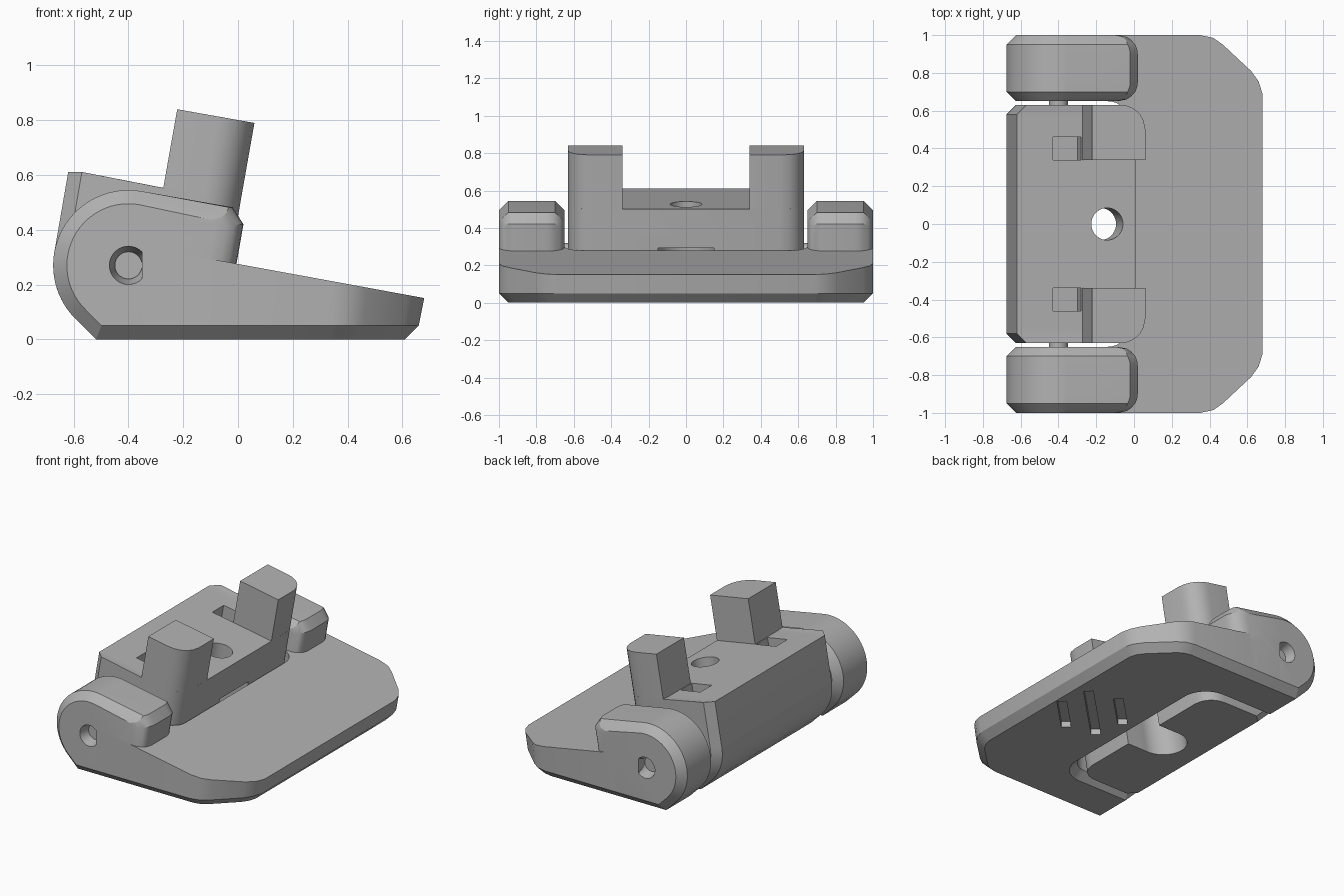
import bpy, bmesh
from math import radians, cos, sin, sqrt
from mathutils import Vector, Matrix

if "Cube" in bpy.data.objects:
    bpy.data.objects.remove(bpy.data.objects["Cube"])

grey = bpy.data.materials.new("light_grey_plastic")
grey.use_nodes = True
grey.diffuse_color = (0.45, 0.45, 0.45, 1)
grey.node_tree.nodes["Principled BSDF"].inputs["Base Color"].default_value = grey.diffuse_color

TILT = radians(10)
PIVOT = (-0.4, 0.27)
BARREL = 0.275
EAR_IN, EAR_OUT = 0.65, 1.0
BLOCK_HALF = 0.63
CHAMFER = 0.05


def finish(bm, name):
    bmesh.ops.recalc_face_normals(bm, faces=bm.faces)
    mesh = bpy.data.meshes.new(name)
    bm.to_mesh(mesh)
    bm.free()
    obj = bpy.data.objects.new(name, mesh)
    mesh.materials.append(grey)
    bpy.context.collection.objects.link(obj)
    return obj


def loft(name, sections):
    """Skin a solid through matching closed sections."""
    bm = bmesh.new()
    rings = [[bm.verts.new(p) for p in sec] for sec in sections]
    n = len(rings[0])
    for a, b in zip(rings, rings[1:]):
        for i in range(n):
            j = (i + 1) % n
            bm.faces.new((a[i], a[j], b[j], b[i]))
    bm.faces.new(rings[0])
    bm.faces.new(rings[-1][::-1])
    return finish(bm, name)


def box(name, centre, size, rotation=Matrix()):
    bm = bmesh.new()
    bmesh.ops.create_cube(bm, size=1, matrix=Matrix.Translation(centre) @ rotation
                          @ Matrix.Diagonal((*size, 1)))
    return finish(bm, name)


def cylinder(name, centre, r1, r2, depth, rotation):
    bm = bmesh.new()
    bmesh.ops.create_cone(bm, cap_ends=True, segments=40, radius1=r1, radius2=r2,
                          depth=depth, matrix=Matrix.Translation(centre) @ rotation)
    return finish(bm, name)


def cut(obj, cutter):
    mod = obj.modifiers.new("cut", "BOOLEAN")
    mod.operation, mod.solver, mod.object = "DIFFERENCE", "EXACT", cutter
    bpy.context.view_layer.objects.active = obj
    bpy.ops.object.modifier_apply(modifier=mod.name)
    bpy.data.objects.remove(cutter)


def arc(cx, cy, r, start, end, steps):
    angles = [radians(start + (end - start) * i / steps) for i in range(steps + 1)]
    return [(cx + r * cos(a), cy + r * sin(a)) for a in angles]


def inset(points, d):
    """Offset a counter-clockwise outline inward."""
    result = []
    for i, p in enumerate(points):
        p, a, b = Vector(p), Vector(points[i - 1]), Vector(points[(i + 1) % len(points)])
        e1, e2 = (p - a).normalized(), (b - p).normalized()
        n1, n2 = Vector((e1.y, -e1.x)), Vector((e2.y, -e2.x))
        result.append(tuple(p - (n1 + n2) * d / (1 + n1.dot(n2))))
    return result


def rounding(t, r):
    return r - sqrt(max(r * r - max(r - t, 0) ** 2, 0))


# Foot plate: plan outline with chamfered bottom and sloping top
half = [(0.68, 0.69), (0.66, 0.755), (0.62, 0.81), (0.47, 0.95), (0.42, 0.985), (0.35, 1), (-0.35, 1)]
plan = [(x, -y) for x, y in reversed(half)] + half
lower = [(x - 0.02 * max(x, 0) / 0.68, y) for x, y in plan]
plate = loft("foot_plate", [
    [(x, y, 0) for x, y in inset(lower, CHAMFER)],
    [(x, y, CHAMFER) for x, y in lower],
    [(x, y, 0.275 - 0.183 * x) for x, y in plan]])

# Rounded recess that holds the hinged block
w, r = EAR_IN, 0.12
pocket = [(-1, -w)] + arc(-0.02 - r, r - w, r, -90, 0, 8) + arc(-0.02 - r, w - r, r, 0, 90, 8) + [(-1, w)]
cut(plate, loft("recess_cutter", [[(x, y, z) for x, y in inset(pocket, d)]
                                  for z, d in ((-0.02, -0.07), (0.05, 0), (0.6, 0))]))

# Diagonal drain grooves under the plate
for offset, length in ((-0.125, 0.32), (0, 0.54), (0.125, 0.32)):
    cut(plate, box("groove_cutter", (0.34 + offset, -offset, 0), (length, 0.06, 0.08),
                   Matrix.Rotation(radians(45), 4, "Z")))

# Hinge ears with chamfered, rounded ends
ear_profile = ([(-0.054, 0), (0.02, 0.42), (-0.02, 0.482)]
               + arc(*PIVOT, BARREL, 80, 225, 28) + [(-0.519, 0)])
steps = (0, 0.01, 0.025, 0.05, 0.075, 0.1)
width = EAR_OUT - EAR_IN
ears = []
for side, label in ((1, "back"), (-1, "front")):
    sections = []
    for d in list(steps) + [width - t for t in reversed(steps)]:
        t = min(d, width - d)
        c = max(CHAMFER - t, 0)
        shift = max(rounding(t, 0.1) - c, 0)
        sections.append([(x - (shift if x > -0.2 else 0), side * (EAR_IN + d), z)
                         for x, z in inset(ear_profile, c)])
    ear = loft(label + "_hinge_ear", sections)
    turn = Matrix.Rotation(radians(-90 * side), 4, "X")
    cut(ear, cylinder("pin_hole_cutter", (PIVOT[0], side * 0.96, PIVOT[1]), 0.05, 0.07, 0.081, turn))
    ears.append(ear)

pin = cylinder("hinge_pin", (PIVOT[0], 0, PIVOT[1]), 0.05, 0.05, 1.87,
               Matrix.Rotation(radians(90), 4, "X"))

# Hinged block with chamfered back and rounded front corners
body_profile = ([(-0.079, 0), (0.009, 0.5), (-0.62, 0.611)]
                + arc(*PIVOT, BARREL, 170, 225, 12) + [(-0.519, 0)])
round_steps = (0, 0.004, 0.015, 0.03, 0.05, 0.08, 0.13)
sections = []
for d in list(round_steps) + [2 * BLOCK_HALF - t for t in reversed(round_steps)]:
    t = min(d, 2 * BLOCK_HALF - d)
    c, f = max(CHAMFER - t, 0), rounding(t, 0.13)
    sections.append([(x - f if x > -0.2 else x + c, d - BLOCK_HALF, z + (0.176 * f if z > 0.4 and x > -0.2 else 0))
                     for x, z in body_profile])
block = loft("hinged_block", sections)

# Bore, counterbore and open slot under the block
lean = Matrix.Rotation(TILT, 4, "Y")
axis = Vector((sin(TILT), 0, cos(TILT)))
mouth = Vector((-0.235, 0, 0))
cut(block, cylinder("bore_cutter", mouth + axis * 0.4, 0.085, 0.085, 1.2, lean))
cut(block, cylinder("counterbore_cutter", mouth + axis * 0.13, 0.15, 0.15, 0.36, lean))
cut(block, box("slot_cutter", mouth + axis * 0.13 + Vector((0.15, 0, -0.01)), (0.3, 0.298, 0.355), lean))

# Upright prongs and the small sockets beside them
prong_profile = [(0, 0.45), (0.06, 0.79), (-0.222, 0.84), (-0.291, 0.45)]
prongs = []
for side, label in ((1, "back"), (-1, "front")):
    cut(block, box("socket_cutter", (-0.355, side * 0.4, 0.56), (0.15, 0.12, 0.2), lean))
    sections = []
    for t in list(round_steps) + [BLOCK_HALF - 0.34]:
        f = rounding(t, 0.13)
        sections.append([(x - f if x > -0.1 else x, side * (BLOCK_HALF - t),
                          z + (0.176 * f if x > -0.1 else 0)) for x, z in prong_profile])
    prongs.append(loft(label + "_prong", sections))

# Smooth the curved surfaces while keeping edges sharp
bpy.ops.object.select_all(action="DESELECT")
for obj in [plate, block, pin] + ears + prongs:
    obj.select_set(True)
bpy.context.view_layer.objects.active = plate
bpy.ops.object.shade_smooth_by_angle(angle=radians(28))
